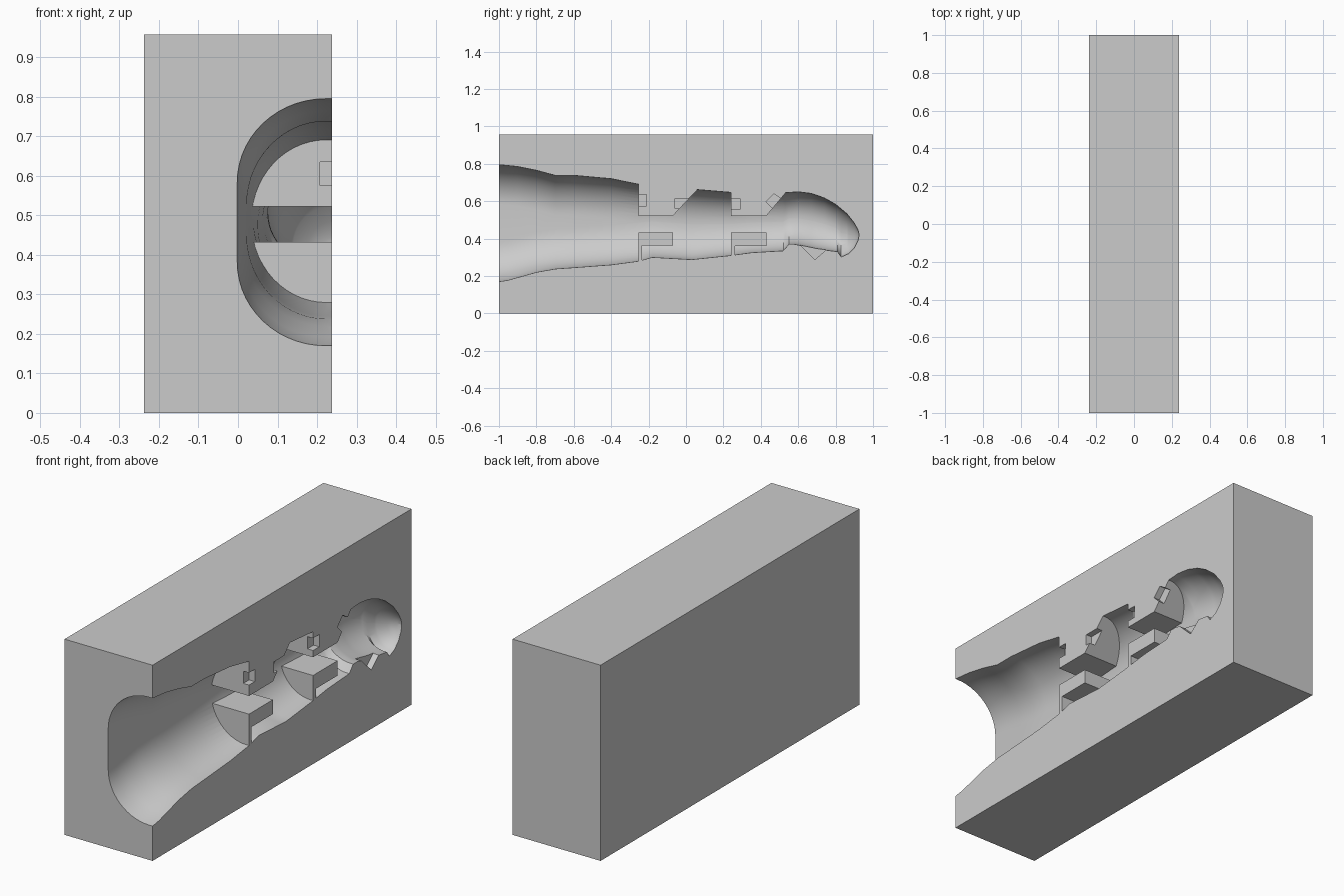
import bpy, bmesh, math

if "Cube" in bpy.data.objects:
    bpy.data.objects.remove(bpy.data.objects["Cube"], do_unlink=True)

HALF, HEIGHT, OUT = 0.238, 0.957, 0.3

grey = bpy.data.materials.new("mould grey")
grey.use_nodes = True
grey.diffuse_color = (0.6, 0.6, 0.6, 1)
grey.node_tree.nodes["Principled BSDF"].inputs["Base Color"].default_value = (0.6, 0.6, 0.6, 1)

# Cavity outline along y: upper edge, lower edge and deepest x
upper = [(-1.1, .8), (-1, .795), (-.9, .785), (-.8, .765), (-.7, .738), (-.6, .738), (-.4, .72),
         (-.25, .69), (.06, .662), (.24, .647), (.53, .645), (.6, .65), (.67, .641), (.74, .617),
         (.8, .583), (.86, .533), (.9, .483), (.92, .445), (.926, .42)]
lower = [(-1.1, .165), (-1, .17), (-.95, .178), (-.8, .22), (-.7, .238), (-.6, .245), (-.4, .26),
         (-.25, .28), (-.18, .3), (.03, .288), (.24, .31), (.35, .325), (.52, .335), (.55, .37),
         (.58, .37), (.7, .345), (.81, .33), (.83, .302), (.87, .32), (.9, .35), (.92, .39), (.926, .42)]
depth = [(-1.1, -.004), (-1, -.002), (-.7, .022), (-.25, .034), (0, .05), (.25, .062), (.55, .075),
         (.7, .08), (.8, .1), (.87, .14), (.91, .19), (.926, .23)]


def sample(points, y):
    for (a, va), (b, vb) in zip(points, points[1:]):
        if y <= b:
            return va + (vb - va) * (y - a) / (b - a)
    return points[-1][1]


def finish(name, bm):
    bmesh.ops.recalc_face_normals(bm, faces=bm.faces)
    mesh = bpy.data.meshes.new(name)
    bm.to_mesh(mesh)
    bm.free()
    mesh.materials.append(grey)
    obj = bpy.data.objects.new(name, mesh)
    bpy.context.collection.objects.link(obj)
    return obj


def prism(name, outline, x0, x1):
    """Extrude a y-z outline along x."""
    bm = bmesh.new()
    face = bm.faces.new([bm.verts.new((x0, y, z)) for y, z in outline])
    grown = bmesh.ops.extrude_face_region(bm, geom=[face])["geom"]
    moved = [v for v in grown if isinstance(v, bmesh.types.BMVert)]
    bmesh.ops.translate(bm, verts=moved, vec=(x1 - x0, 0, 0))
    # The extrusion may drop or keep the first face, so close any open end
    bmesh.ops.holes_fill(bm, edges=[e for e in bm.edges if e.is_boundary])
    return finish(name, bm)


def rect(y0, y1, z0, z1):
    return [(y0, z0), (y1, z0), (y1, z1), (y0, z1)]


def section(y, steps=14):
    """Half of a rounded section at y, open towards +x."""
    top, bottom, deep = sample(upper, y), sample(lower, y), sample(depth, y)
    rx = 0.93 * (HALF - deep)
    rz = min((top - bottom) / 2 * 0.99, 0.212)
    points = [(OUT, y, top)]
    for side, base in ((1, top - rz), (-1, bottom + rz)):
        arc = [(deep + rx * (1 - math.cos(t)), y, base + side * rz * math.sin(t))
               for t in (math.pi / 2 * i / steps for i in range(steps + 1))]
        points += arc[::-1] if side > 0 else arc
    return points + [(OUT, y, bottom)]


def cavity():
    stations = sorted({y for y, _ in upper + lower + depth if y < .926}) + [.925]
    bm = bmesh.new()
    rings = [[bm.verts.new(p) for p in section(y)] for y in stations]
    for a, b in zip(rings, rings[1:]):
        for i in range(len(a)):
            j = (i + 1) % len(a)
            bm.faces.new((a[i], a[j], b[j], b[i]))
    bm.faces.new(rings[0])
    bm.faces.new(rings[-1])
    bmesh.ops.triangulate(bm, faces=bm.faces)
    return finish("finger_cavity_cutter", bm)


def cut(target, cutter):
    mod = target.modifiers.new("cut", "BOOLEAN")
    mod.operation = "DIFFERENCE"
    mod.solver = "EXACT"
    mod.object = cutter
    bpy.context.view_layer.objects.active = target
    bpy.ops.object.modifier_apply(modifier=mod.name)
    bpy.data.objects.remove(cutter, do_unlink=True)


finger = cavity()

# Joints: sloped upper block and L-shaped lower shelf stay solid
for name, y0, y1, slope, shelf in (("first", -.255, -.07, 1.07, .363), ("second", .24, .43, 1.2, .36)):
    roof = .8
    cut(finger, prism(name + "_joint_upper", [(y0, .522), (y1, .522),
        (y1 + (roof - .522) / slope, roof), (y0, roof)], -.2, .4))
    cut(finger, prism(name + "_joint_lower", [(y0, .1), (y0 + .021, .1), (y0 + .021, shelf),
        (y1, shelf), (y1, .433), (y0, .433)], -.2, .4))

# Block with the finger-shaped hollow
block = prism("mould_block", rect(-1, 1, 0, HEIGHT), -HALF, HALF)
cut(block, finger)

# Shallow tendon notches along the open face
notches = [rect(-.27, -.21, .575, .635), rect(-.06, .03, .56, .615), rect(.23, .288, .555, .615),
           [(.428, .597), (.47, .555), (.53, .6), (.47, .64)],
           [(.6, .375), (.69, .288), (.755, .345), (.7, .37)]]
for i, outline in enumerate(notches):
    cut(block, prism("notch_cutter_%d" % i, outline, .207, OUT))

# Smooth cavity walls, sharp edges
bpy.context.view_layer.update()
bpy.ops.object.select_all(action="DESELECT")
block.select_set(True)
bpy.context.view_layer.objects.active = block
bpy.ops.object.shade_smooth_by_angle(angle=math.radians(30))
